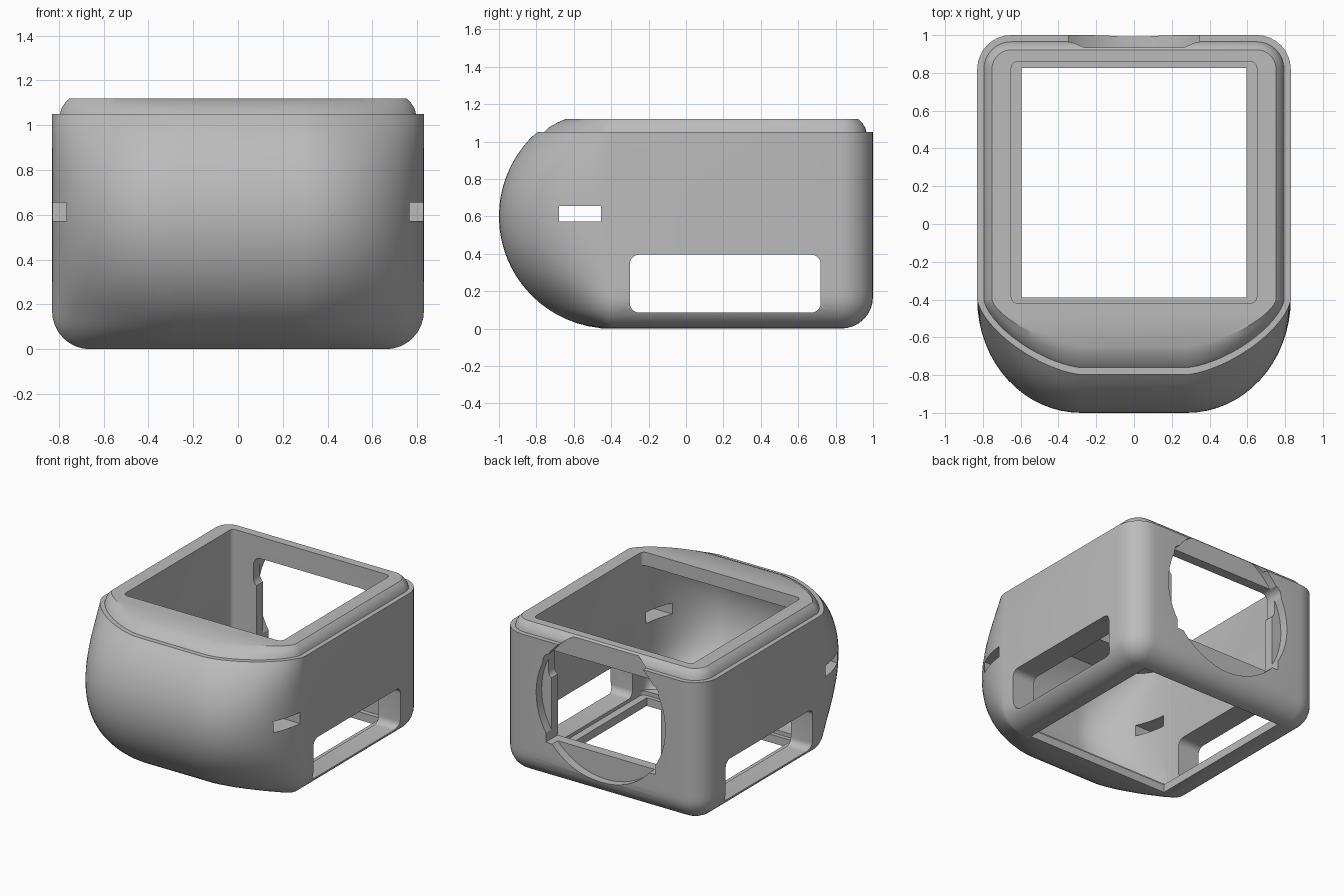
import bpy, bmesh, math
from mathutils import Vector

if "Cube" in bpy.data.objects:
    bpy.data.objects.remove(bpy.data.objects["Cube"])

grey = bpy.data.materials.new("plain grey")
grey.diffuse_color = (0.5, 0.5, 0.5, 1)
grey.use_nodes = True
grey.node_tree.nodes["Principled BSDF"].inputs["Base Color"].default_value = grey.diffuse_color


def loft(name, rings):
    """Skin equal-length closed rings and cap both ends."""
    bm = bmesh.new()
    rows = [[bm.verts.new(p) for p in r] for r in rings]
    n = len(rows[0])
    for a, b in zip(rows, rows[1:]):
        for i in range(n):
            j = (i + 1) % n
            bm.faces.new((a[i], a[j], b[j], b[i]))
    bm.faces.new(rows[0][::-1])
    bm.faces.new(rows[-1])
    bmesh.ops.recalc_face_normals(bm, faces=bm.faces)
    me = bpy.data.meshes.new(name)
    bm.to_mesh(me)
    bm.free()
    ob = bpy.data.objects.new(name, me)
    bpy.context.collection.objects.link(ob)
    me.materials.append(grey)
    return ob


def plan_ring(z, w, yb, rb, ys, yf, flat, p, n=16):
    """Plan outline: rounded back corners, bowed front corners."""
    half = []
    for i in range(9):                       # back corner
        a = math.pi / 2 * (1 - i / 8)
        half.append((w - rb + rb * math.cos(a), yb - rb + rb * math.sin(a)))
    for i in range(n + 1):                   # nose corner
        a = math.pi / 2 * i / n
        half.append((flat + (w - flat) * max(math.cos(a), 0) ** (2 / p),
                     ys - (ys - yf) * math.sin(a) ** (2 / p)))
    return [(x, y, z) for x, y in half] + [(-x, y, z) for x, y in half[::-1]]


def prism(name, axis, a0, a1, u0, u1, v0, v1, r=0.0):
    """Rounded rectangle in the other two axes, extruded along one axis."""
    pts = []
    steps = 6 if r else 0
    for k, (cu, cv) in enumerate([(u1 - r, v1 - r), (u0 + r, v1 - r),
                                  (u0 + r, v0 + r), (u1 - r, v0 + r)]):
        for i in range(steps + 1):
            a = math.pi / 2 * (k + (i / steps if steps else 0))
            pts.append((cu + r * math.cos(a), cv + r * math.sin(a)))

    def place(u, v, d):
        return {"x": (d, u, v), "y": (u, d, v), "z": (u, v, d)}[axis]
    return loft(name, [[place(u, v, d) for u, v in pts] for d in (a0, a1)])


# Outer shell: rings stacked in z, rounded bottom edge and bulging nose
R = 0.17
zs = [R * (1 - math.cos(math.pi / 2 * i / 8)) for i in range(9)]
zs += [R + (1.05 - R) * i / 22 for i in range(1, 23)]
rings = []
for z in zs:
    t = max(0.0, (R - z) / R)
    inset = R * (1 - math.sqrt(max(0.0, 1 - t * t)))
    bulge = math.sqrt(max(0.0, 0.36 - (z - 0.6) ** 2))
    p = 2 - 0.5 * min(1, abs(z - 0.6) / 0.45) ** 2
    rings.append(plan_ring(z, 0.83 - inset, 1 - inset, R + 0.01 - inset,
                           -0.40, -0.40 - max(0.05, bulge), 0.28, p))
# Stepped, bevelled top rim
for z, inset, yf in ((1.05, 0.035, -0.76), (1.075, 0.042, -0.735),
                     (1.1, 0.058, -0.69), (1.12, 0.078, -0.645)):
    rings.append(plan_ring(z, 0.83 - inset, 1 - inset, R + 0.01 - inset,
                           -0.40, yf, 0.28, 1.5))
body = loft("housing_shell", rings)

# Hollow behind the nose
nose = []
for i in range(21):
    z = 0.09 + 0.93 * i / 20
    bulge = math.sqrt(0.53 ** 2 - (z - 0.6) ** 2)
    nose.append(plan_ring(z, 0.648, -0.3, 0.02, -0.41, -0.40 - bulge, 0.27, 1.9))

cutters = [
    prism("main_cavity", "z", 0.06, 1.4, -0.65, 0.65, -0.42, 0.86, 0.035),
    prism("bottom_opening", "z", -0.2, 0.3, -0.595, 0.595, -0.39, 0.825),
    loft("nose_hollow", nose),
    # side windows and slots, cut through both sides
    prism("side_windows", "x", -1.2, 1.2, -0.30, 0.72, 0.085, 0.395, 0.05),
    prism("side_slots", "x", -1.2, 1.2, -0.68, -0.455, 0.572, 0.655),
    # back recess and opening
    prism("back_opening", "y", 0.7, 1.2, -0.45, 0.45, 0.30, 0.80),
    prism("back_opening_upper", "y", 0.71, 1.21, -0.475, 0.475, 0.74, 0.96, 0.06),
]
circle = [(0.53 * math.cos(2 * math.pi * i / 64), 0.65 + 0.53 * math.sin(2 * math.pi * i / 64))
          for i in range(64)]
cutters.append(loft("round_recess", [[(x, y, z) for x, z in circle] for y in (0.935, 1.25)]))

bpy.context.view_layer.objects.active = body
body.select_set(True)
for c in cutters:
    c.hide_render = True
    m = body.modifiers.new(c.name, "BOOLEAN")
    m.operation = "DIFFERENCE"
    m.solver = "EXACT"
    m.object = c
    bpy.ops.object.modifier_apply(modifier=m.name)
for c in cutters:
    bpy.data.objects.remove(c, do_unlink=True)

bpy.ops.object.shade_smooth_by_angle(angle=math.radians(30))
